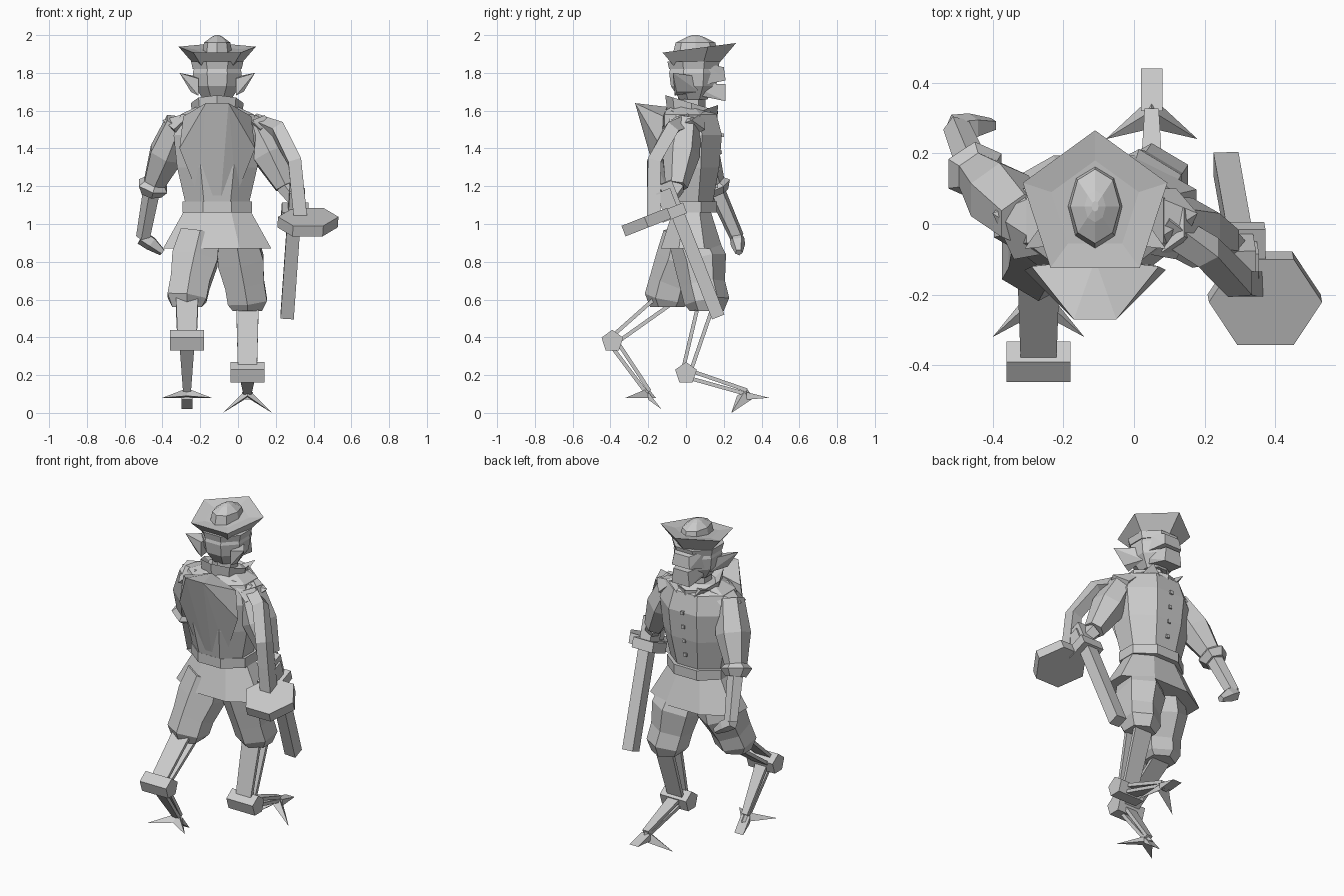
import bpy
import bmesh
from math import cos, sin, tau
from mathutils import Vector

if "Cube" in bpy.data.objects:
    bpy.data.objects.remove(bpy.data.objects["Cube"])

shade = .6
grey = bpy.data.materials.new("plain grey")
grey.use_nodes = True
grey.diffuse_color = (shade, shade, shade, 1)
grey.node_tree.nodes["Principled BSDF"].inputs["Base Color"].default_value = grey.diffuse_color

axis = Vector((-.11, .03, 0))  # upright line through the body
across = Vector((1, 0, 0))
ahead = Vector((0, 1, 0))
up = Vector((0, 0, 1))


def finish(name, bm):
    bmesh.ops.recalc_face_normals(bm, faces=bm.faces[:])
    mesh = bpy.data.meshes.new(name)
    bm.to_mesh(mesh)
    bm.free()
    part = bpy.data.objects.new(name, mesh)
    mesh.materials.append(grey)
    bpy.context.scene.collection.objects.link(part)
    return part


def skin(name, rings, closed=True):
    """Join matching rings of points into a faceted surface."""
    bm = bmesh.new()
    loops = [[bm.verts.new(point) for point in ring] for ring in rings]
    for low, high in zip(loops, loops[1:]):
        for i in range(len(low)):
            bm.faces.new((low[i - 1], low[i], high[i], high[i - 1]))
    if closed:
        bm.faces.new(loops[0])
        bm.faces.new(loops[-1])
    return finish(name, bm)


def ring(centre, u, v, sides, turn=.5):
    angles = [tau * (k + turn) / sides for k in range(sides)]
    return [centre + u * cos(a) + v * sin(a) for a in angles]


def stack(name, profile, depth=1, sides=8, turn=.5, shift=0):
    """Level rings about the body axis; profile lists (height, half width)."""
    centre = axis + ahead * shift
    return skin(name, [ring(centre + up * z, across * r, ahead * r * depth, sides, turn)
                       for z, r in profile])


def limb(name, path, radii, sides=6):
    """Faceted tube through a path of points."""
    rings = []
    for i, (point, radius) in enumerate(zip(path, radii)):
        along = path[min(i + 1, len(path) - 1)] - path[max(i - 1, 0)]
        u = (across - along * along.x / along.length_squared).normalized()
        v = along.normalized().cross(u)
        rings.append(ring(point, u * radius, v * radius, sides))
    return skin(name, rings)


def hull(name, points):
    bm = bmesh.new()
    for point in points:
        bm.verts.new(point)
    bmesh.ops.convex_hull(bm, input=bm.verts[:])
    return finish(name, bm)


def twinned(points):
    """Points given from the body axis, on both sides of it."""
    return [Vector((axis.x + side * x, y, z)) for side in (-1, 1) for x, y, z in points]


def pair(name, points):
    mirrored = twinned(points)
    hull("left_" + name, mirrored[:len(points)])
    hull("right_" + name, mirrored[len(points):])


def slab(name, centre, u, v, w):
    """Box with the given half edges."""
    hull(name, [centre + u * a + v * b + w * c
                for a in (-1, 1) for b in (-1, 1) for c in (-1, 1)])


# Hat: five-sided flared brim, raised at the front, and a faceted crown
tip = ahead + up * .13
brim_rings = [ring(axis + ahead * .02 + up * z, across * r, tip * r, 5, 1.25)
              for z, r in ((1.84, .13), (1.93, .215), (1.92, .13))]
skin("hat_brim", brim_rings)
stack("hat_crown", ((1.9, .08), (1.96, .07), (1.99, .03), (2, .01)), 1.5, 8, 0, .02)

# Head: faceted skull with a band, jaw, face and swept-back ears
stack("head", ((1.66, .08), (1.73, .13), (1.8, .14), (1.87, .12)), shift=.01)
stack("head_band", ((1.82, .14), (1.86, .15)), shift=.01)
stack("neck", ((1.5, .08), (1.7, .07)), sides=6)
hull("jaw", twinned(((.1, 0, 1.75), (.08, .02, 1.69), (.05, .21, 1.74), (.06, .21, 1.65))))
hull("face", twinned(((.1, .11, 1.85), (.1, .11, 1.74), (.05, .2, 1.83), (.06, .21, 1.76))))
pair("ear", ((.1, -.06, 1.77), (.1, -.06, 1.68), (.14, -.05, 1.7),
             (.2, -.07, 1.8), (.1, .07, 1.78), (.1, .07, 1.7)))

# Jacket with raised back panel, open collar, belt and skirt
stack("jacket", ((1.1, .18), (1.3, .23), (1.47, .25), (1.58, .21), (1.62, .12)), .78, shift=-.02)
hull("jacket_back", twinned(((.06, -.27, 1.64), (.18, -.12, 1.57), (.2, -.13, 1.4),
                             (.02, -.13, 1.15), (.1, -.1, 1.15), (0, -.1, 1.62))))
collar_rings = [ring(axis + up * z, across * r, (ahead - up * .3) * r, 8, 0)
                for z, r in ((1.56, .13), (1.64, .14), (1.6, .09))]
skin("collar", collar_rings, closed=False)
pair("lapel", ((0, .16, 1.5), (.03, .1, 1.6), (.11, .17, 1.63), (.12, .08, 1.6)))
stack("belt", ((1.06, .2), (1.12, .2)), .78, shift=-.01)
stack("jacket_skirt", ((1.07, .19), (.97, .25), (.87, .31)), .57)
for number in range(4):
    slab("button_%d" % number, axis + ahead * (.13 + number * .01) + up * (1.2 + number * .09),
         across * .01, ahead * .01, up * .01)

# Shoulders and the empty arm, bent forward
pair("shoulder_pad", ((.12, -.08, 1.6), (.12, .1, 1.6), (.29, .03, 1.55),
                      (.23, -.1, 1.5), (.23, .1, 1.5), (.2, 0, 1.45)))
shoulder = Vector((-.31, .01, 1.54))
elbow = Vector((-.45, .15, 1.2))
wrist = Vector((-.5, .27, .93))
fingers = Vector((-.4, .28, .85))
limb("left_sleeve", (shoulder, shoulder.lerp(elbow, .5), elbow), (.08, .1, .06))
cuff_end = elbow.lerp(wrist, .15)
limb("left_cuff", (elbow.lerp(shoulder, .1), elbow, cuff_end), (.05, .09, .06))
limb("left_forearm", (elbow, wrist), (.05, .04), 5)
limb("left_hand", (wrist - across * .01, wrist.lerp(fingers, .4), fingers), (.04, .04, .02), 5)

# Arm holding the blade, with a bent band outside it
shoulder = Vector((.08, 0, 1.54))
elbow = Vector((.25, -.05, 1.2))
grip = Vector((.31, -.1, 1.12))
limb("right_sleeve", (shoulder, shoulder.lerp(elbow, .5), elbow), (.08, .1, .06))
limb("right_forearm", (elbow, grip), (.05, .04), 5)
band_top = Vector((.21, -.08, 1.5))
band_bend = Vector((.3, -.17, 1.33))
band_end = Vector((.33, -.17, 1.04))
limb("arm_band", (shoulder, band_top, band_bend, band_bend.lerp(band_end, .5), band_end), [.05] * 5, 4)

# Blade with a cross piece and a six-sided guard plate square to it
point = Vector((.26, .17, .51))
blade_top = Vector((.31, -.11, 1.22))
limb("blade", (blade_top, point), (.05, .05), 4)
rise = (blade_top - point).normalized()
level = rise.cross(across).normalized()
slab("cross_piece", Vector((.3, -.07, 1.06)), across * .07, level * .07, rise * .03)
slab("right_hand", grip, across * .04, level * .04, rise * .06)
plate = Vector((.37, -.21, 1.01))
skin("guard_plate", [ring(plate + rise * t, across * .16, level * .15, 6, 0) for t in (-.03, .03)])


def twin_bars(name, start, end, start_gap, end_gap, start_width, end_width):
    """Two thin flat bars, one before the other, closing towards the end."""
    face = across.cross(end - start).normalized()
    for label, sign in (("front", 1), ("back", -1)):
        hull(name + "_" + label + "_bar",
             [centre + face * (sign * gap + thick) + across * width * side
              for centre, gap, width in ((start, start_gap, start_width), (end, end_gap, end_width))
              for thick in (-.01, .01) for side in (-1, 1)])


# Leg: gathered breeches, paired flat bars, five-sided joint and clawed foot
def leg(side, hip, knee, joint, heel, toe, claw):
    thigh = hip.lerp(knee, .4) + ahead * .02
    hem = knee - up * .05
    limb(side + "_breeches", (hip, thigh, hip.lerp(knee, .75), knee, hem), (.12, .14, .12, .12, .09))
    twin_bars(side + "_calf", knee, joint, .04, .02, .06, .05)
    skin(side + "_joint", [ring(joint + across * w, ahead * .06, up * .06, 5, 1.25)
                           for w in (-.09, .09)])
    twin_bars(side + "_shin", joint, heel, .02, .01, .04, .02)
    hull(side + "_toe", [spot + across * w for w in (-.03, .03)
                         for spot in (heel, heel - up * .04, toe)])
    for name, sign in (("inner", 1), ("outer", -1)):
        hull(side + "_" + name + "_claw", (claw + across * sign * .13, heel + up * .02,
                                           heel + ahead * .04 - up * .03, heel - ahead * .05 - up * .02))


leg("left", Vector((-.2, 0, .95)), Vector((-.27, -.1, .61)), Vector((-.27, -.39, .38)),
    Vector((-.27, -.2, .11)), Vector((-.27, -.13, .02)), Vector((-.27, -.32, .08)))
leg("right", Vector((-.01, .02, .95)), Vector((.05, .11, .59)), Vector((.05, 0, .21)),
    Vector((.05, .32, .11)), Vector((.05, .44, .08)), Vector((.05, .24, 0)))
